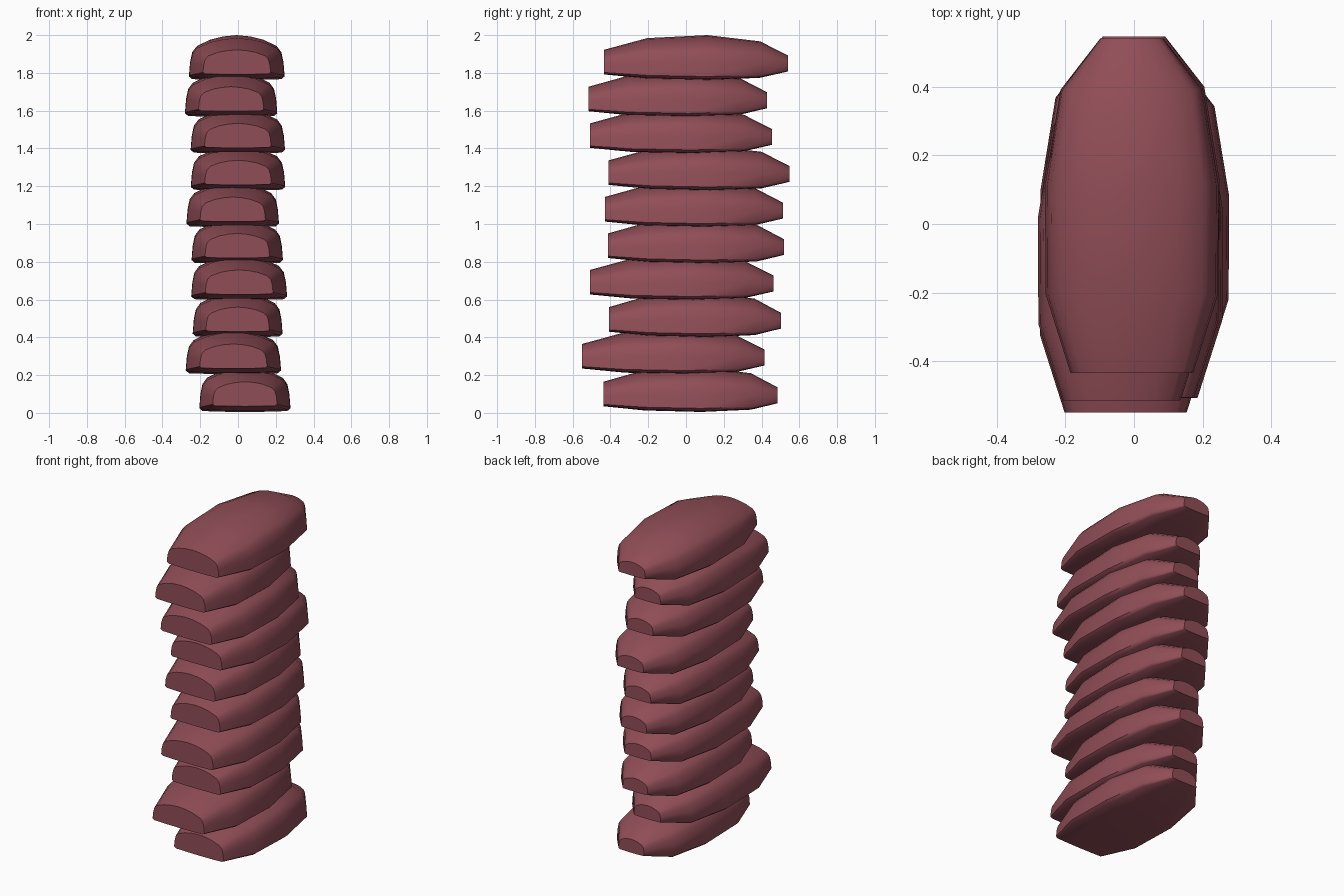
import bpy, bmesh

if "Cube" in bpy.data.objects:
    bpy.data.objects.remove(bpy.data.objects["Cube"])

meat = bpy.data.materials.new("dull_red")
meat.diffuse_color = (0.28, 0.075, 0.095, 1)
meat.use_nodes = True
meat.node_tree.nodes["Principled BSDF"].inputs["Base Color"].default_value = meat.diffuse_color

# stations along the slab: y, half width, bottom, top (unit slab about 0.98 long)
STATIONS = [(-0.49, 0.178, 0.030, 0.160), (-0.26, 0.250, 0.008, 0.222),
            (0.06, 0.252, 0.000, 0.238), (0.34, 0.207, 0.012, 0.205),
            (0.49, 0.092, 0.046, 0.130)]
# right half of the cross-section: fraction of half width, fraction of height
HALF = [(0.0, 0.0), (0.5, 0.005), (0.93, 0.02), (1.0, 0.08), (0.975, 0.4),
        (0.93, 0.62), (0.83, 0.76), (0.55, 0.90), (0.28, 0.97), (0.0, 1.0)]
RING = HALF + [(-x, z) for x, z in HALF[-2:0:-1]]


def slab(name, x0, x1, y0, y1, z):
    """Loft one domed slab to fill the given plan extents."""
    sx, sy = (x1 - x0) / 0.504, (y1 - y0) / 0.98
    cx, cy = (x0 + x1) / 2, (y0 + y1) / 2
    bm = bmesh.new()
    rings = [[bm.verts.new((cx + px * hw * sx, cy + y * sy, z + zb + pz * (zt - zb)))
              for px, pz in RING] for y, hw, zb, zt in STATIONS]
    n = len(RING)
    for a, b in zip(rings, rings[1:]):
        for i in range(n):
            j = (i + 1) % n
            bm.faces.new((a[i], a[j], b[j], b[i]))
    bm.faces.new(rings[0])
    bm.faces.new(rings[-1])
    bmesh.ops.recalc_face_normals(bm, faces=bm.faces)
    mesh = bpy.data.meshes.new(name)
    bm.to_mesh(mesh)
    bm.free()
    mesh.materials.append(meat)
    ob = bpy.data.objects.new(name, mesh)
    bpy.context.collection.objects.link(ob)
    bpy.ops.object.select_all(action='DESELECT')
    ob.select_set(True)
    bpy.context.view_layer.objects.active = ob
    bpy.ops.object.shade_smooth_by_angle(angle=0.9)


# stacked slabs, bottom to top: x range, y range, base height
LAYERS = [(-0.205, 0.278, -0.437, 0.485, 0.005), (-0.277, 0.228, -0.550, 0.416, 0.205),
          (-0.240, 0.236, -0.408, 0.502, 0.400), (-0.248, 0.260, -0.508, 0.464, 0.597),
          (-0.246, 0.238, -0.413, 0.518, 0.790), (-0.273, 0.217, -0.430, 0.513, 0.983),
          (-0.250, 0.250, -0.409, 0.547, 1.177), (-0.251, 0.249, -0.507, 0.454, 1.373),
          (-0.281, 0.208, -0.515, 0.430, 1.567), (-0.260, 0.247, -0.435, 0.541, 1.762)]
for i, layer in enumerate(LAYERS):
    slab(f"slab_{i + 1}", *layer)
